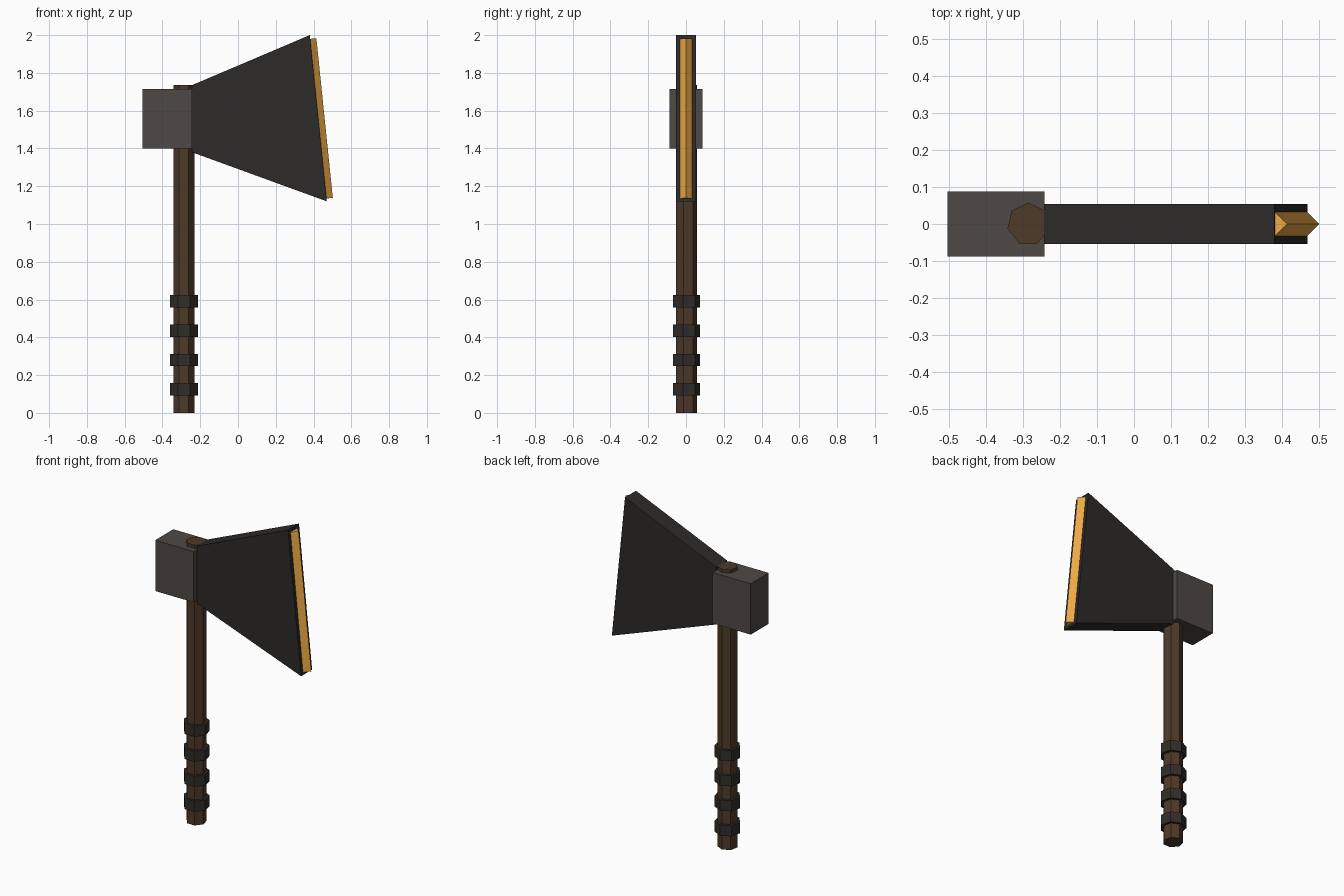
import bpy, bmesh

if "Cube" in bpy.data.objects:
    bpy.data.objects.remove(bpy.data.objects["Cube"])


def material(name, rgb):
    m = bpy.data.materials.new(name)
    m.diffuse_color = (*rgb, 1)
    m.use_nodes = True
    m.node_tree.nodes["Principled BSDF"].inputs["Base Color"].default_value = m.diffuse_color
    return m


WOOD = material("wood", (0.075, 0.042, 0.022))
LEATHER = material("leather", (0.03, 0.026, 0.022))
STEEL = material("grey_steel", (0.075, 0.066, 0.06))
DARK = material("dark_steel", (0.026, 0.024, 0.022))
GOLD = material("gold", (0.85, 0.40, 0.06))
AXIS_X = -0.286


def cylinder(name, radius, z0, z1, mat):
    bpy.ops.mesh.primitive_cylinder_add(vertices=7, radius=radius, depth=z1 - z0,
                                        location=(AXIS_X, 0, (z0 + z1) / 2))
    ob = bpy.context.object
    ob.name = name
    ob.data.materials.append(mat)


def loft(name, bottom, top, mat):
    """Join two matching loops of points into a closed solid."""
    bm = bmesh.new()
    a = [bm.verts.new(p) for p in bottom]
    b = [bm.verts.new(p) for p in top]
    n = len(a)
    bm.faces.new(a[::-1])
    bm.faces.new(b)
    for i in range(n):
        j = (i + 1) % n
        bm.faces.new((a[i], a[j], b[j], b[i]))
    bmesh.ops.recalc_face_normals(bm, faces=bm.faces[:])
    me = bpy.data.meshes.new(name)
    bm.to_mesh(me)
    bm.free()
    me.materials.append(mat)
    bpy.context.collection.objects.link(bpy.data.objects.new(name, me))


# Seven-sided handle with four grip bands
cylinder("handle", 0.058, 0, 1.735, WOOD)
for i in range(4):
    z = 0.125 + 0.155 * i
    cylinder(f"grip_band_{i + 1}", 0.075, z - 0.033, z + 0.033, LEATHER)

# Square hammer block behind the blade
rect = [(-0.505, -0.088), (-0.243, -0.088), (-0.243, 0.088), (-0.505, 0.088)]
loft("poll_block", [(x, y, 1.40) for x, y in rect], [(x, y, 1.715) for x, y in rect], STEEL)

# Flared blade, extruded through its thickness
profile = [(-0.244, 1.38), (0.47, 1.12), (0.38, 2.0), (-0.244, 1.735)]
loft("blade", [(x, -0.054, z) for x, z in profile], [(x, 0.054, z) for x, z in profile], DARK)

# Triangular cutting edge along the slanted front of the blade
wedge = [(-0.003, -0.035), (0.033, 0), (-0.003, 0.035)]
loft("cutting_edge", [(0.469 + x, y, 1.135 + 0.1 * x) for x, y in wedge],
     [(0.382 + x, y, 1.98 + 0.1 * x) for x, y in wedge], GOLD)
